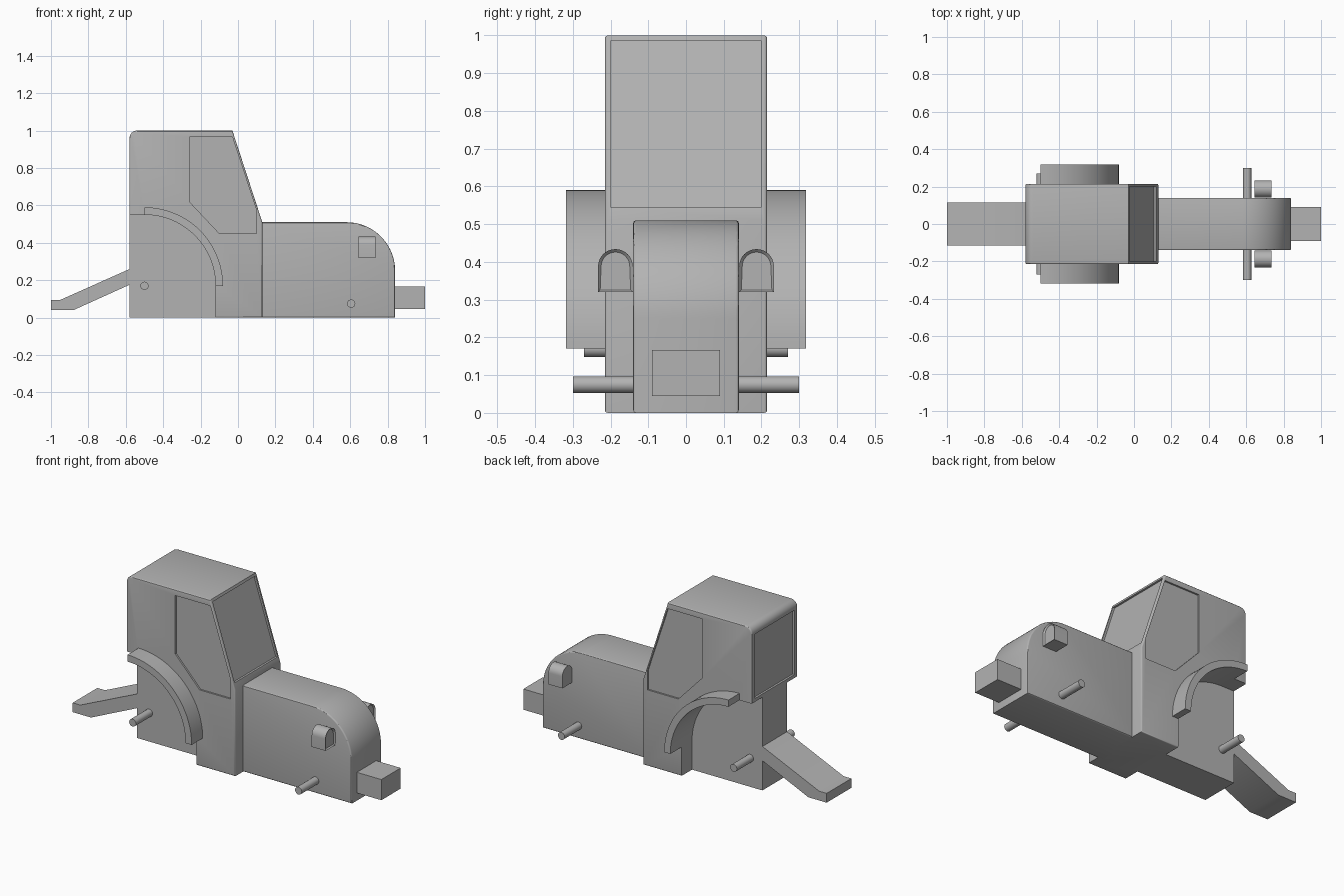
import bpy
import bmesh
from math import cos, sin, radians
from mathutils import Vector

cube = bpy.data.objects.get("Cube")
if cube:
    bpy.data.objects.remove(cube, do_unlink=True)

GREY = (0.45, 0.45, 0.45, 1)
paint = bpy.data.materials.new("plain grey")
paint.diffuse_color = GREY
paint.use_nodes = True
paint.node_tree.nodes["Principled BSDF"].inputs["Base Color"].default_value = GREY


def arc(cx, cz, r, a0, a1, n=24):
    angles = [radians(a0 + (a1 - a0) * i / n) for i in range(n + 1)]
    return [(cx + r * cos(a), cz + r * sin(a)) for a in angles]


def prism(name, outline, lo, hi, axis="y", rim=0, pocket=0):
    """Extrude an outline along an axis, optionally rounding rims or insetting the far cap."""
    bm = bmesh.new()

    def place(a, b, d):
        return (a, d, b) if axis == "y" else (d, a, b)

    near = [bm.verts.new(place(a, b, lo)) for a, b in outline]
    far = [bm.verts.new(place(a, b, hi)) for a, b in outline]
    bm.faces.new(near)
    cap = bm.faces.new(far[::-1])
    for i in range(len(near)):
        j = (i + 1) % len(near)
        bm.faces.new((near[j], near[i], far[i], far[j]))
    bmesh.ops.recalc_face_normals(bm, faces=bm.faces)
    if pocket:
        bmesh.ops.inset_region(bm, faces=[cap], thickness=pocket, depth=0)
        bmesh.ops.translate(bm, verts=cap.verts, vec=Vector((-pocket, 0, 0)))
    if rim:
        edges = [e for e in bm.edges if abs(e.verts[0].co.y - e.verts[1].co.y) < 1e-5]
        bmesh.ops.bevel(bm, geom=edges, offset=rim, segments=3, profile=0.5,
                        affect="EDGES", clamp_overlap=True)
    mesh = bpy.data.meshes.new(name)
    bm.to_mesh(mesh)
    bm.free()
    mesh.materials.append(paint)
    obj = bpy.data.objects.new(name, mesh)
    bpy.context.collection.objects.link(obj)
    return obj


def activate(obj):
    bpy.ops.object.select_all(action="DESELECT")
    obj.select_set(True)
    bpy.context.view_layer.objects.active = obj


def carve(obj, cutter):
    mod = obj.modifiers.new("cut", "BOOLEAN")
    mod.operation = "DIFFERENCE"
    mod.solver = "EXACT"
    mod.object = cutter
    activate(obj)
    bpy.ops.object.modifier_apply(modifier=mod.name)
    bpy.data.objects.remove(cutter, do_unlink=True)


def both_sides(name, outline, inner, outer):
    return [prism("left_" + name, outline, inner, outer),
            prism("right_" + name, outline, -outer, -inner)]


def slope_x(z):
    return -0.03 + 0.16 * (1 - z) / 0.49


HALF = 0.215
WHEEL = (-0.5, 0.17)

# Cab with rounded rear roof edge
cab = prism("cab", [(-0.58, 0), (0.13, 0), (0.13, 0.51), (-0.03, 1)]
            + arc(-0.54, 0.96, 0.04, 90, 180, 8), -HALF, HALF, rim=0.008)

# Rear wheel wells
well = arc(*WHEEL, 0.38, 0, 90) + [(-0.7, 0.55), (-0.7, -0.1), (-0.12, -0.1)]
for cutter in both_sides("well", well, 0.115, 0.4):
    carve(cab, cutter)

# Recessed side windows, windscreen and rear window
side_window = [(-0.26, 0.965), (-0.03, 0.965), (0.1, 0.57),
               (0.1, 0.45), (-0.1, 0.45), (-0.26, 0.62)]
for cutter in both_sides("window", side_window, HALF - 0.01, 0.3):
    carve(cab, cutter)
top, low = 0.985, 0.545
screen = [(slope_x(top) - 0.012, top), (slope_x(top) + 0.1, top),
          (slope_x(low) + 0.1, low), (slope_x(low) - 0.012, low)]
carve(cab, prism("screen", screen, -0.2, 0.2))
rear = [(-0.7, 0.57), (-0.568, 0.57), (-0.568, 0.95), (-0.7, 0.95)]
carve(cab, prism("rear_window", rear, -0.185, 0.185))

# Engine hood with curved nose
prism("hood", [(0.1, 0), (0.84, 0)] + arc(0.58, 0.25, 0.26, 0, 90) + [(0.1, 0.51)],
      -0.14, 0.14, rim=0.008)

# Rear fenders
both_sides("fender", arc(*WHEEL, 0.42, 0, 90) + arc(*WHEEL, 0.38, 90, 0), HALF, 0.318)

# Axles
prism("rear_axle", arc(*WHEEL, 0.022, 0, 345, 23), -0.27, 0.27)
prism("front_axle", arc(0.605, 0.075, 0.022, 0, 345, 23), -0.3, 0.3)

# Rear drawbar and front weight
prism("drawbar", [(-0.57, 0.264), (-0.95, 0.095), (-1, 0.095),
                  (-1, 0.04), (-0.88, 0.04), (-0.57, 0.18)], -0.115, 0.115)
prism("front_weight", [(0.83, 0.045), (1, 0.045), (1, 0.167), (0.83, 0.167)], -0.09, 0.09)

# Arched headlamps with recessed faces
for name, side in (("left", 1), ("right", -1)):
    centre = side * 0.187
    lamp = arc(centre, 0.388, 0.046, 0, 180, 16) + [(centre - 0.046, 0.32), (centre + 0.046, 0.32)]
    prism(name + "_headlamp", lamp, 0.645, 0.735, axis="x", pocket=0.008)

# Smooth the curved surfaces, keep hard edges
for obj in bpy.context.collection.objects:
    if obj.type == "MESH" and paint.name in obj.data.materials:
        activate(obj)
        bpy.ops.object.shade_smooth_by_angle(angle=radians(30))
